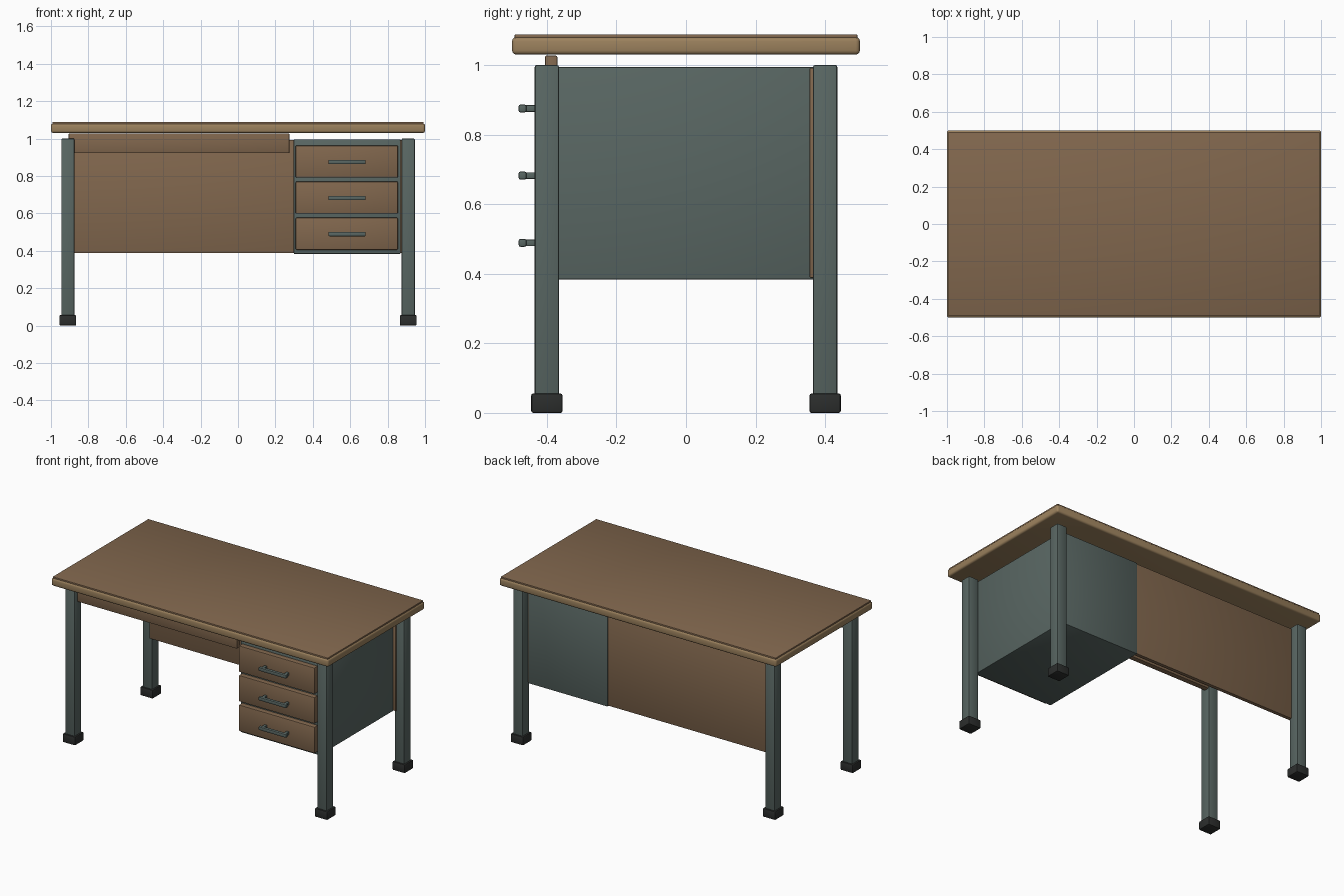
import bpy, bmesh, math

if "Cube" in bpy.data.objects:
    bpy.data.objects.remove(bpy.data.objects["Cube"])


def material(name, rgb):
    m = bpy.data.materials.new(name)
    m.diffuse_color = (*rgb, 1)
    m.use_nodes = True
    m.node_tree.nodes["Principled BSDF"].inputs["Base Color"].default_value = m.diffuse_color
    return m


WOOD = material("brown_wood", (0.22, 0.135, 0.075))
EDGE = material("light_wood", (0.33, 0.22, 0.11))
METAL = material("grey_green_metal", (0.10, 0.135, 0.125))
RUBBER = material("black_rubber", (0.025, 0.027, 0.026))


def box(name, x, y, z, mat, bevel=0.005, segments=2):
    """Bevelled box from (min, max) ranges on each axis."""
    bm = bmesh.new()
    bmesh.ops.create_cube(bm, size=1)
    for v in bm.verts:
        for i, (lo, hi) in enumerate((x, y, z)):
            v.co[i] = hi if v.co[i] > 0 else lo
    bmesh.ops.bevel(bm, geom=bm.edges[:], offset=bevel, segments=segments,
                    profile=0.5, affect='EDGES')
    me = bpy.data.meshes.new(name)
    bm.to_mesh(me)
    bm.free()
    me.materials.append(mat)
    ob = bpy.data.objects.new(name, me)
    bpy.context.collection.objects.link(ob)
    bpy.ops.object.select_all(action='DESELECT')
    ob.select_set(True)
    bpy.context.view_layer.objects.active = ob
    bpy.ops.object.shade_smooth_by_angle(angle=math.radians(35))
    return ob


def around(c, half):
    return (c - half, c + half)


# Desktop: thick slab with a thin surface sheet
box("desktop", (-1, 1), (-0.5, 0.5), (1.03, 1.08), EDGE, 0.012, 3)
box("desktop_surface", (-0.993, 0.993), (-0.493, 0.493), (1.07, 1.088), WOOD, 0.003)

# Four legs with rubber feet
for sx, side in ((-1, "left"), (1, "right")):
    for sy, end in ((-1, "front"), (1, "back")):
        cx, cy = 0.91 * sx, 0.4 * sy
        box(f"{end}_{side}_leg", around(cx, 0.035), around(cy, 0.035), (0.02, 1.0), METAL, 0.006)
        box(f"{end}_{side}_foot", around(cx, 0.045), around(cy, 0.045), (0, 0.056), RUBBER, 0.006)

# Back panel runs the full width and through the drawer cabinet
box("back_panel", (-0.89, 0.89), (0.355, 0.38), (0.388, 0.992), WOOD, 0.004)

# Front apron under the desktop
box("front_apron", (-0.905, 0.275), (-0.405, -0.37), (0.922, 1.027), WOOD, 0.004)

# Drawer cabinet
box("drawer_cabinet", (0.298, 0.869), (-0.4, 0.385), (0.383, 0.995), METAL, 0.005)

# Drawer fronts with bar handles
for n, cz in enumerate((0.877, 0.684, 0.491), 1):
    box(f"drawer_front_{n}", (0.308, 0.855), (-0.433, -0.39), around(cz, 0.086), WOOD, 0.006)
    hz = cz - 0.002
    box(f"drawer_handle_{n}", around(0.583, 0.1), (-0.481, -0.459), around(hz, 0.0115), METAL, 0.005)
    for sx, side in ((-1, "left"), (1, "right")):
        box(f"handle_{n}_{side}_post", around(0.583 + sx * 0.08, 0.0095), (-0.465, -0.425),
            around(hz, 0.0095), METAL, 0.003)
